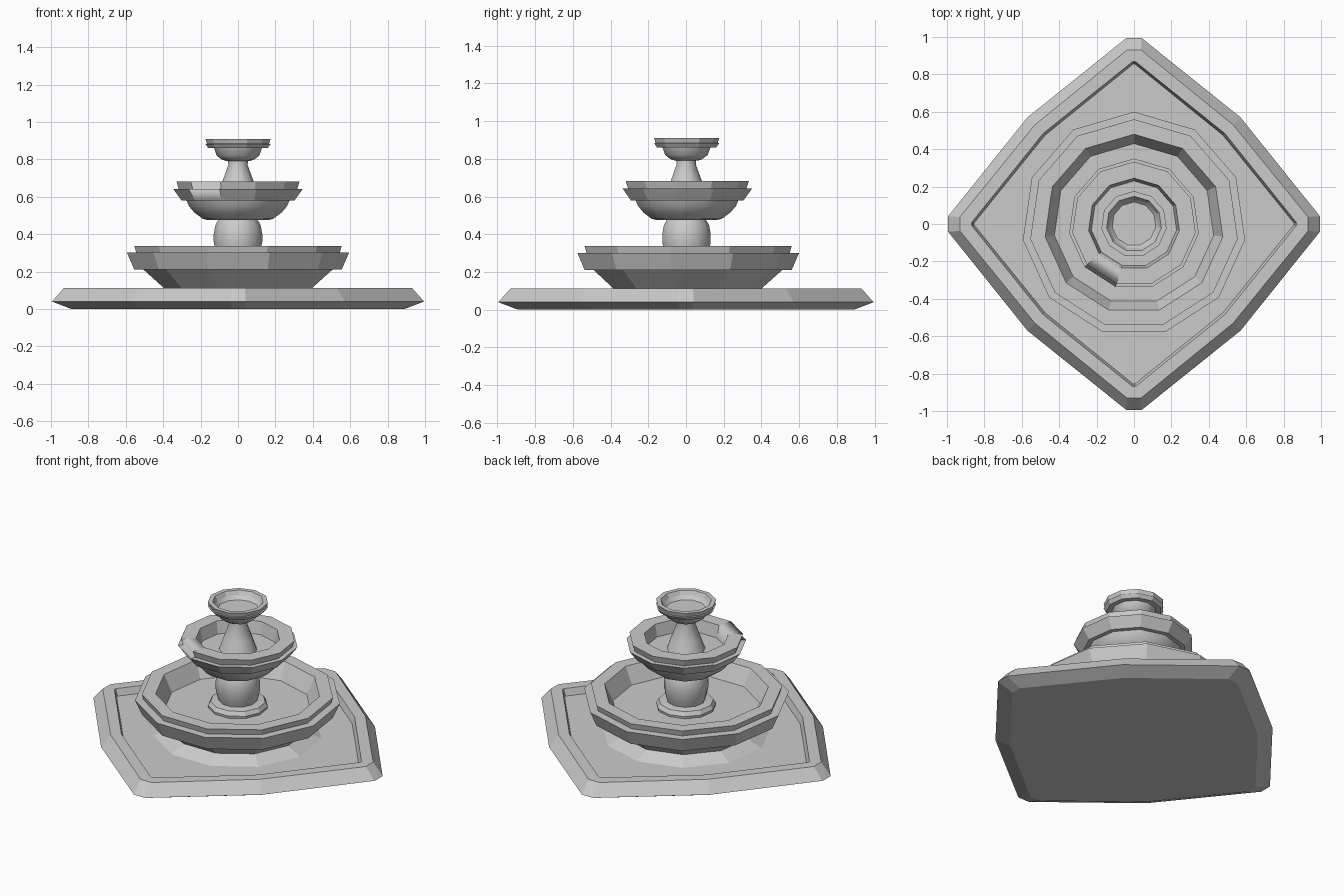
import bpy, bmesh, math

if "Cube" in bpy.data.objects:
    bpy.data.objects.remove(bpy.data.objects["Cube"])

SIDES = 11


def loft(name, rings, smooth=None):
    """Skin a stack of rings, cap both ends. smooth(face) picks smooth faces."""
    bm = bmesh.new()
    loops = [[bm.verts.new(p) for p in ring] for ring in rings]
    n = len(loops[0])
    for a, b in zip(loops, loops[1:]):
        for i in range(n):
            j = (i + 1) % n
            bm.faces.new((a[i], a[j], b[j], b[i]))
    bm.faces.new(loops[0][::-1])
    bm.faces.new(loops[-1])
    bm.normal_update()
    for f in bm.faces:
        f.smooth = bool(smooth and smooth(f))
    mesh = bpy.data.meshes.new(name)
    bm.to_mesh(mesh)
    bm.free()
    ob = bpy.data.objects.new(name, mesh)
    bpy.context.collection.objects.link(ob)
    return ob


def turned(name, profile, smooth=None, sides=SIDES):
    """Faceted lathe with a corner pointing to the back (+y)."""
    angles = [math.pi / 2 + 2 * math.pi * i / sides for i in range(sides)]
    return loft(name, [[(r * math.cos(a), r * math.sin(a), z) for a in angles]
                       for r, z in profile], smooth)


def diamond(axis, half, diag, z):
    """Bulged diamond outline with clipped tips."""
    quarter = [(axis, -half), (axis, half), (diag, diag)]
    pts = []
    for _ in range(4):
        pts += [(x, y, z) for x, y in quarter]
        quarter = [(-y, x) for x, y in quarter]
    return pts


def always(f):
    return True


# Plinth with shallow recessed floor
loft("plinth", [
    diamond(0.89, 0.035, 0.51, 0.0),
    diamond(0.995, 0.04, 0.57, 0.012 + 0.028),
    diamond(0.93, 0.038, 0.53, 0.113),
    diamond(0.87, 0.006, 0.485, 0.113),
    diamond(0.855, 0.005, 0.475, 0.07),
])

# Foot under the large basin
turned("basin_foot", [(0.49, 0.06), (0.49, 0.07), (0.40, 0.112), (0.36, 0.115)])

# Large lower basin
turned("lower_basin", [
    (0.38, 0.10), (0.40, 0.112), (0.51, 0.21), (0.56, 0.21), (0.60, 0.302),
    (0.55, 0.302), (0.56, 0.338), (0.48, 0.338), (0.43, 0.235)])

# Column collar and rounded column
turned("column_collar", [(0.17, 0.22), (0.175, 0.25), (0.16, 0.275), (0.12, 0.28)])
turned("column", [(0.105, 0.26), (0.122, 0.31), (0.131, 0.36), (0.131, 0.40),
                  (0.122, 0.45), (0.10, 0.485)],
       lambda f: abs(f.normal.z) < 0.9)


# Middle basin: rounded underside, faceted rim with one softened stretch
def softened(f):
    c = f.calc_center_median()
    angle = math.degrees(math.atan2(c.y, c.x)) % 360
    return 225 < angle < 250 and c.z > 0.58 and abs(c.x) > 0.05


turned("middle_basin_bowl", [(0.16, 0.475), (0.19, 0.482), (0.235, 0.515),
                             (0.265, 0.55), (0.28, 0.585)],
       lambda f: abs(f.normal.z) < 0.95)
turned("middle_basin_rim", [
    (0.26, 0.58), (0.305, 0.58), (0.35, 0.642), (0.32, 0.642),
    (0.333, 0.682), (0.245, 0.682), (0.23, 0.605)], softened)

# Tapered upper stem
turned("upper_stem", [(0.115, 0.595), (0.085, 0.68), (0.052, 0.77), (0.055, 0.80)],
       lambda f: abs(f.normal.z) < 0.9)

# Top cup: rounded bowl with stepped rim and smooth hollow
turned("top_cup_bowl", [(0.06, 0.79), (0.085, 0.798), (0.115, 0.82), (0.13, 0.862)],
       lambda f: abs(f.normal.z) < 0.95)
turned("top_cup_rim", [
    (0.125, 0.86), (0.16, 0.86), (0.176, 0.882), (0.168, 0.884),
    (0.176, 0.91), (0.148, 0.91), (0.135, 0.885), (0.105, 0.845),
    (0.06, 0.82), (0.015, 0.81)],
    lambda f: f.calc_center_median().xy.length < 0.135 and f.normal.z > 0)
